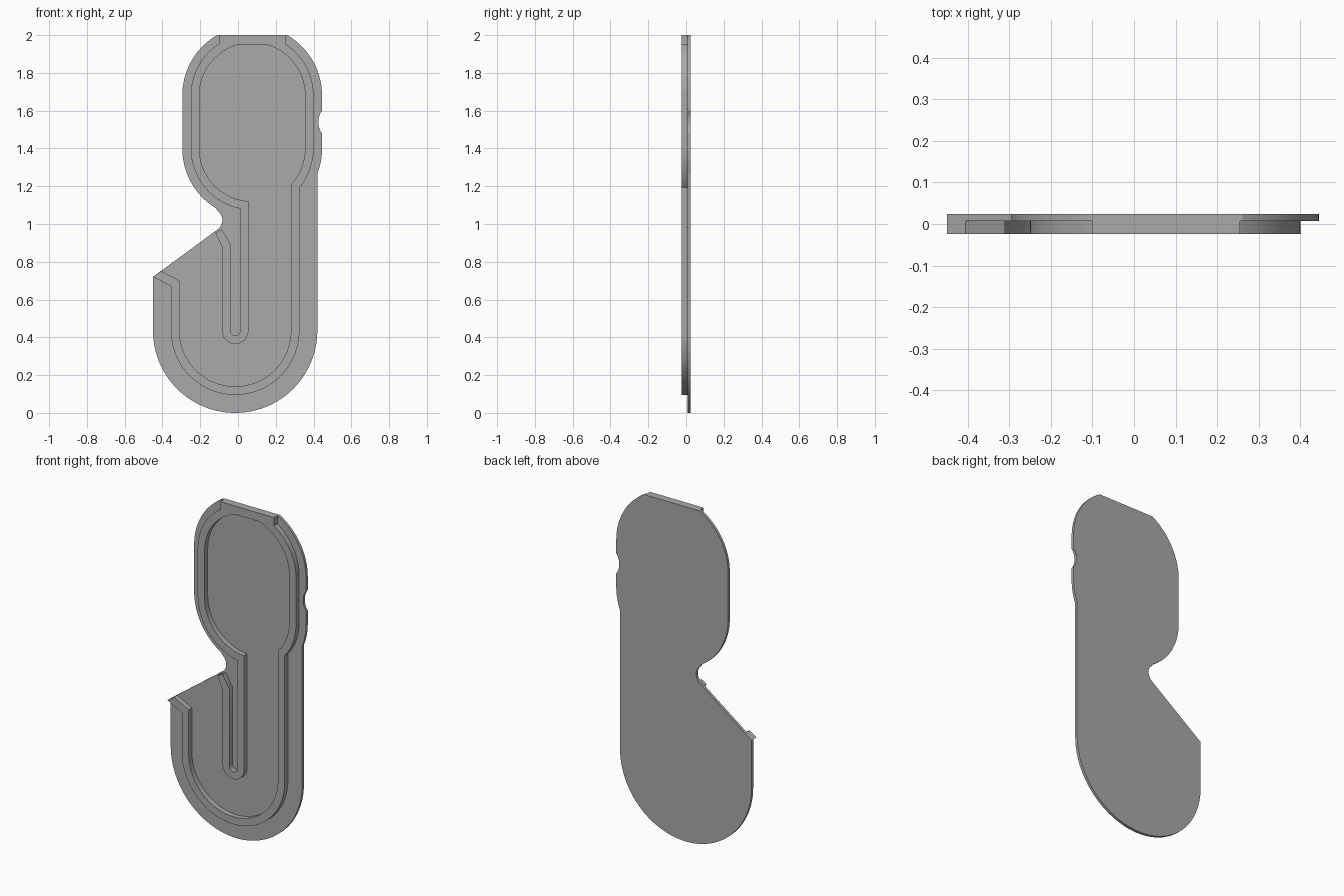
import bpy
import bmesh
from math import acos, asin, cos, sin, pi, radians

cube = bpy.data.objects.get("Cube")
if cube:
    bpy.data.objects.remove(cube, do_unlink=True)

grey = bpy.data.materials.new("mid grey")
grey.use_nodes = True
colour = (0.40, 0.40, 0.40, 1)
grey.diffuse_color = colour
grey.node_tree.nodes["Principled BSDF"].inputs["Base Color"].default_value = colour

FRONT, SEAM, BACK = -0.0235, 0.007, 0.0235
BOWL = (-0.015, 0.435)     # centre of the lower curves
HEAD_X, LOW, HIGH = 0.075, 1.40, 1.68   # head is a stadium between two centres


def arc(centre, r, a, b, n=24):
    """Points on an arc from angle a to b, in radians."""
    return [(centre[0] + r * cos(a + (b - a) * i / n),
             centre[1] + r * sin(a + (b - a) * i / n)) for i in range(n + 1)]


def head_low(r, x):
    """Angle on the lower head arc where it reaches x."""
    return -acos((x - HEAD_X) / r)


def head_right(r, x_start, a_end):
    return (arc((HEAD_X, LOW), r, head_low(r, x_start), 0)
            + arc((HEAD_X, HIGH), r, 0, a_end))


def head_left(r, a_start, x_end):
    return (arc((HEAD_X, HIGH), r, a_start, pi)
            + arc((HEAD_X, LOW), r, pi, 2 * pi + head_low(r, x_end)))


def slab(name, outline, y0, y1):
    """Extrude an outline in the xz plane from y0 to y1."""
    bm = bmesh.new()
    face = bm.faces.new([bm.verts.new((x, y0, z)) for x, z in outline])
    grown = bmesh.ops.extrude_face_region(bm, geom=[face])["geom"]
    bmesh.ops.translate(bm, vec=(0, y1 - y0, 0),
                        verts=[v for v in grown if isinstance(v, bmesh.types.BMVert)])
    bmesh.ops.recalc_face_normals(bm, faces=bm.faces)
    mesh = bpy.data.meshes.new(name)
    bm.to_mesh(mesh)
    bm.free()
    mesh.materials.append(grey)
    obj = bpy.data.objects.new(name, mesh)
    bpy.context.collection.objects.link(obj)
    bpy.ops.object.select_all(action='DESELECT')
    obj.select_set(True)
    bpy.context.view_layer.objects.active = obj
    bpy.ops.object.shade_smooth_by_angle(angle=radians(30))


# Back plate, with a small notch on its left side and a larger one on its right
R = 0.37
top = asin((2 - HIGH) / R)
notch = asin(0.06 / 0.1)
plate = [(-0.45, 0.72)]
plate += arc(BOWL, 0.435, pi, 2 * pi, 48)
plate += arc((HEAD_X, LOW), R, head_low(R, 0.42), 0)
plate += arc((0.525, 1.54), 0.1, pi + notch, pi - notch, 12)
plate += arc((HEAD_X, HIGH), R, 0, top)
plate += head_left(R, pi - top, -0.115)
plate += arc((-0.143, 1.02), 0.06, radians(55), radians(-50), 12)
slab("back_plate", plate, SEAM, BACK)

# Raised rim: outer edge, hook slot, then back along the inner edge
RO, RI = 0.325, 0.28
tab_right = acos((0.255 - HEAD_X) / RO)
tab_left = acos((-0.10 - HEAD_X) / RO)
inner_top = asin((1.95 - HIGH) / RI)
rim = [(-0.45, 0.72), (-0.355, 0.67)]
rim += arc(BOWL, 0.34, pi, 2 * pi, 48)
rim += head_right(RO, 0.325, tab_right)
rim += [(0.255, 2), (-0.10, 2)]
rim += head_left(RO, tab_left, 0.01)
rim += arc(BOWL, 0.026, 0, -pi, 12)
rim += [(-0.041, 0.895), (-0.085, 0.972), (-0.12, 0.953), (-0.085, 0.88)]
rim += arc(BOWL, 0.07, pi, 2 * pi)
rim += head_left(RI, pi - inner_top, 0.055)[::-1]
rim += head_right(RI, 0.28, inner_top)[::-1]
rim += arc(BOWL, 0.295, 0, -pi, 48)
rim += [(-0.31, 0.70), (-0.405, 0.75)]
slab("raised_rim", rim, FRONT, SEAM)
